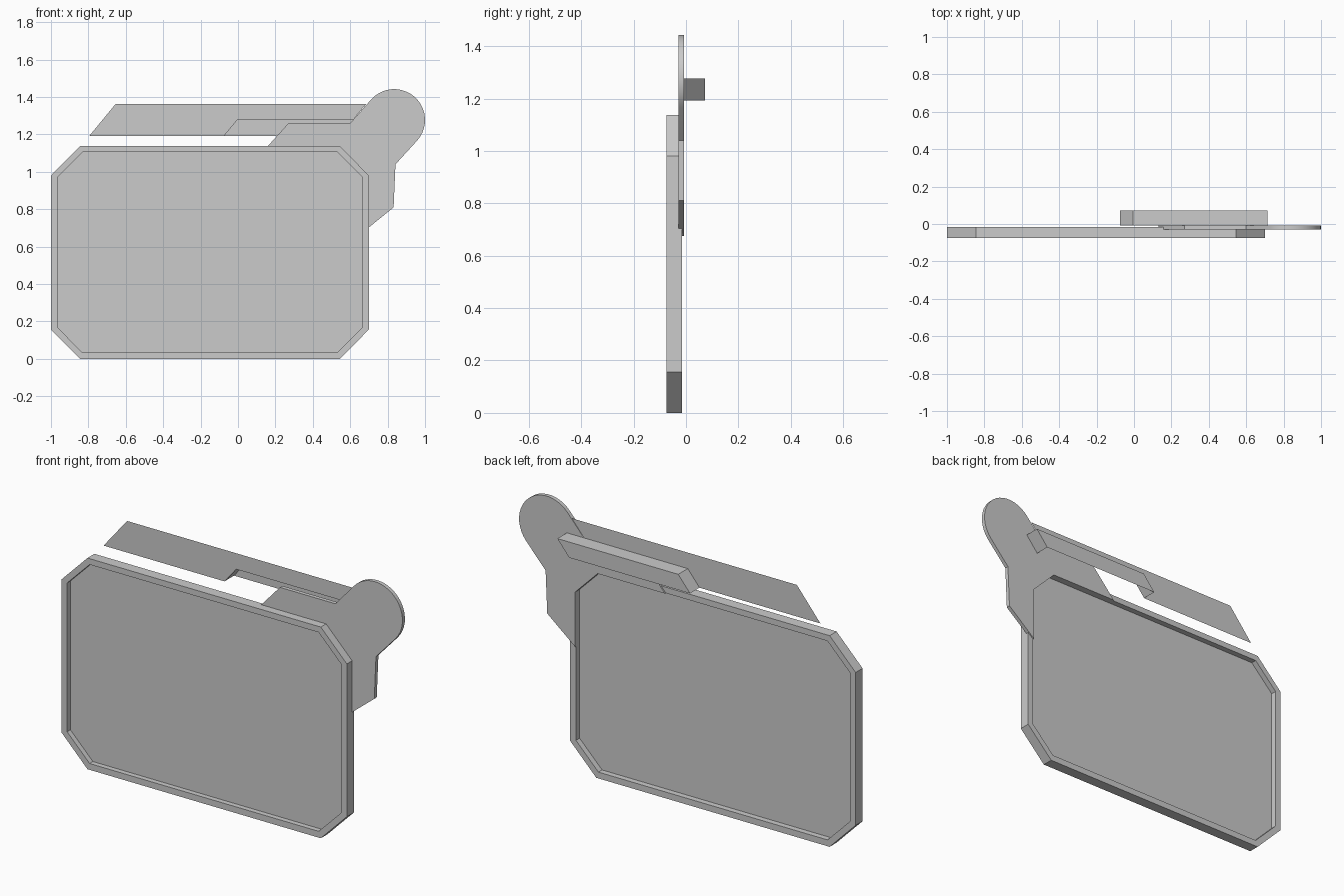
import bpy, bmesh
from math import cos, sin, radians

if "Cube" in bpy.data.objects:
    bpy.data.objects.remove(bpy.data.objects["Cube"])


def make(name, bm):
    bmesh.ops.recalc_face_normals(bm, faces=bm.faces[:])
    me = bpy.data.meshes.new(name)
    bm.to_mesh(me)
    bm.free()
    ob = bpy.data.objects.new(name, me)
    bpy.context.collection.objects.link(ob)
    return ob


def loop(bm, pts, y):
    return [bm.verts.new((x, y, z)) for x, z in pts]


def bridge(bm, a, b, closed=True):
    n = len(a)
    for i in range(n if closed else n - 1):
        j = (i + 1) % n
        bm.faces.new((a[i], a[j], b[j], b[i]))


def octagon(x0, x1, z0, z1, cx, cz):
    return [(x0 + cx, z0), (x1 - cx, z0), (x1, z0 + cz), (x1, z1 - cz),
            (x1 - cx, z1), (x0 + cx, z1), (x0, z1 - cz), (x0, z0 + cz)]


FRONT, BACK, PLATE = -0.074, -0.015, -0.008
outer = octagon(-1.0, 0.70, 0.0, 1.137, 0.155, 0.157)
inner = octagon(-0.966, 0.666, 0.034, 1.105, 0.134, 0.135)

# Board frame: chamfered ring
bm = bmesh.new()
rings = [loop(bm, p, y) for p, y in
         ((outer, FRONT), (outer, BACK), (inner, BACK), (inner, FRONT))]
for i in range(4):
    bridge(bm, rings[i], rings[(i + 1) % 4])
make("board_frame", bm)

# Recessed board panel
bm = bmesh.new()
bm.faces.new(loop(bm, inner, -0.046))
make("board_panel", bm)

# Corner bracket with rounded knob, following the frame's inner corner
arc = [(0.835 + 0.165 * cos(radians(140 - 182 * i / 20)),
        1.277 + 0.165 * sin(radians(140 - 182 * i / 20))) for i in range(21)]
profile = [(0.13, 1.105), (0.27, 1.26), (0.60, 1.26)] + arc + [
    (0.842, 1.04), (0.832, 0.81), (0.70, 0.703), (0.666, 0.675),
    (0.666, 0.97), (0.532, 1.105)]
bm = bmesh.new()
a, b = loop(bm, profile, -0.029), loop(bm, profile, PLATE)
bridge(bm, a, b)
bm.faces.new(a)
bm.faces.new(b)
bracket = make("corner_bracket", bm)
bpy.context.view_layer.objects.active = bracket
bracket.select_set(True)
bpy.ops.object.shade_smooth_by_angle(angle=radians(30))

# Thin slanted top strip with a notch in its lower edge
bm = bmesh.new()
bm.faces.new(loop(bm, [(-0.795, 1.192), (-0.075, 1.192), (-0.005, 1.276),
                       (0.613, 1.276), (0.685, 1.362), (-0.655, 1.362)], PLATE))
make("top_strip", bm)

# Hollow pocket behind the notch, open at the front and bottom
pocket = [(-0.075, 1.192), (-0.005, 1.276), (0.715, 1.276), (0.645, 1.192)]
bm = bmesh.new()
a, b = loop(bm, pocket, PLATE), loop(bm, pocket, 0.073)
bridge(bm, a, b, closed=False)
bm.faces.new(b)
make("notch_pocket", bm)
